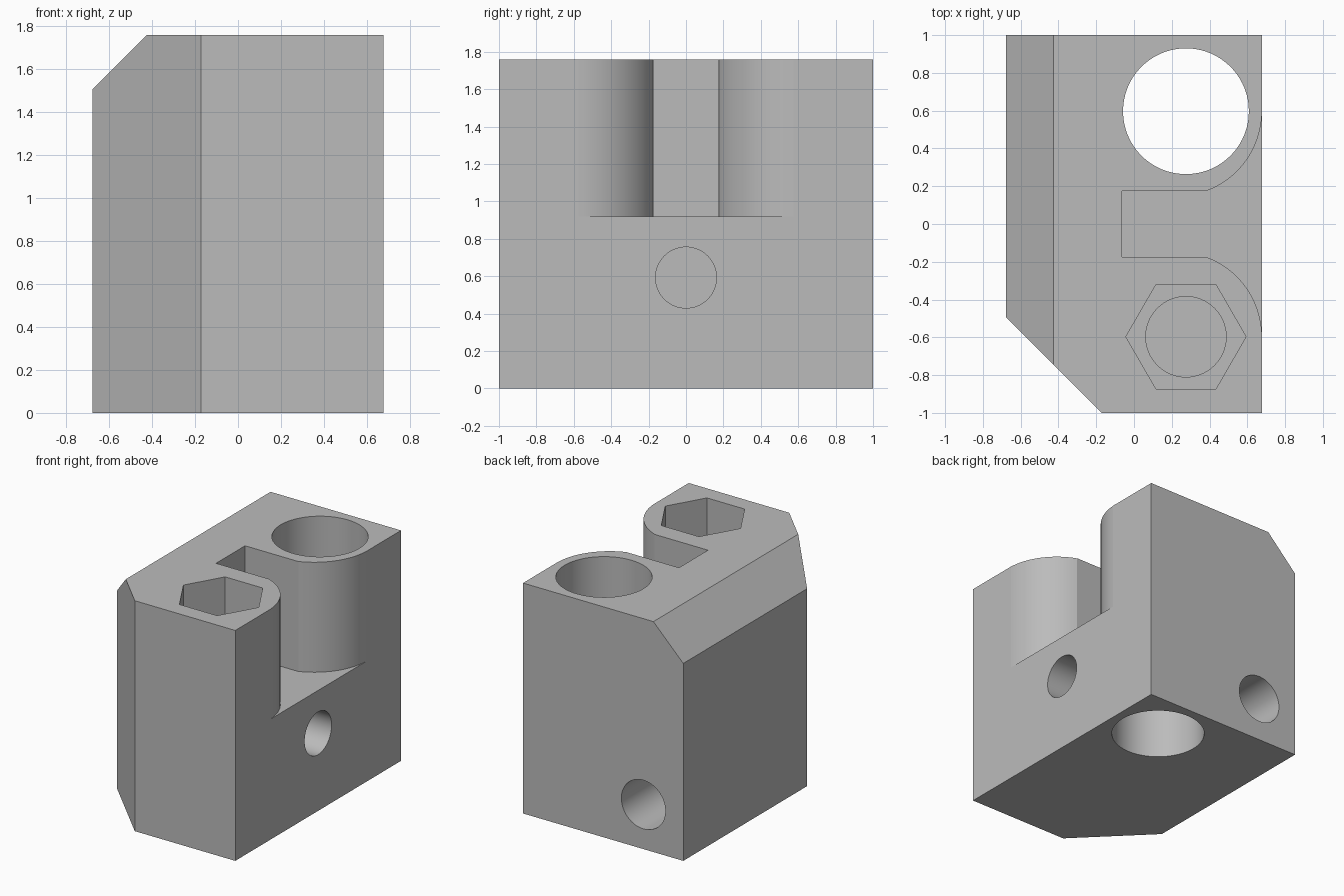
import bpy
import bmesh
from math import sin, cos, radians
from mathutils import Vector, Matrix

cube = bpy.data.objects.get("Cube")
if cube:
    bpy.data.objects.remove(cube, do_unlink=True)

W, D, H = 0.677, 1.0, 1.76      # half width, half depth, height
BORE_X, BORE_Y = 0.275, 0.597   # position of the vertical bores

grey = bpy.data.materials.new("plain grey")
grey.use_nodes = True
colour = (0.5, 0.5, 0.5, 1)
grey.diffuse_color = colour
grey.node_tree.nodes["Principled BSDF"].inputs["Base Color"].default_value = colour


def to_object(name, bm):
    bmesh.ops.recalc_face_normals(bm, faces=bm.faces)
    mesh = bpy.data.meshes.new(name)
    bm.to_mesh(mesh)
    bm.free()
    mesh.materials.append(grey)
    obj = bpy.data.objects.new(name, mesh)
    bpy.context.collection.objects.link(obj)
    return obj


def prism(name, outline, z0, z1):
    bm = bmesh.new()
    face = bm.faces.new([bm.verts.new((x, y, z0)) for x, y in outline])
    top = bmesh.ops.extrude_face_region(bm, geom=[face])["geom"]
    verts = [v for v in top if isinstance(v, bmesh.types.BMVert)]
    bmesh.ops.translate(bm, verts=verts, vec=(0, 0, z1 - z0))
    return to_object(name, bm)


def drill(name, start, end, radius, sides=64, turn=0):
    a, b = Vector(start), Vector(end)
    bm = bmesh.new()
    bmesh.ops.create_cone(bm, cap_ends=True, segments=sides, radius1=radius,
                          radius2=radius, depth=(b - a).length)
    aim = (b - a).to_track_quat("Z", "Y").to_matrix().to_4x4()
    spin = Matrix.Rotation(radians(turn), 4, "Z")
    bm.transform(Matrix.Translation((a + b) / 2) @ aim @ spin)
    return to_object(name, bm)


# Block with a clipped front corner
block = prism("clamp_block",
              [(W, -D), (W, D), (-W, D), (-W, -0.495), (-0.172, -D)], 0, H)

# Sloped upper edge along the block
bm = bmesh.new()
bm.from_mesh(block.data)
cut = bmesh.ops.bisect_plane(bm, geom=bm.verts[:] + bm.edges[:] + bm.faces[:],
                             plane_co=(-0.425, 0, H), plane_no=(-1, 0, 1),
                             clear_outer=True)
edges = [e for e in cut["geom_cut"] if isinstance(e, bmesh.types.BMEdge)]
bmesh.ops.contextual_create(bm, geom=edges)
bmesh.ops.recalc_face_normals(bm, faces=bm.faces)
bm.to_mesh(block.data)
bm.free()

# Slot that flares out around the two rounded posts
R = 0.45
arc = [(W - R + R * cos(radians(t)), BORE_Y - R * sin(radians(t)))
       for t in range(3, 70, 3)]
half = [(0.9, arc[0][1])] + arc + [(arc[-1][0], 0.175), (-0.063, 0.175)]
slot = half + [(x, -y) for x, y in reversed(half)]
cutters = [prism("slot_cutter", slot, 0.92, H + 0.2)]

# Rod bore, nut pockets at both ends of the bolt bore, and side holes
cutters += [
    drill("rod_bore_cutter", (BORE_X, BORE_Y, -0.1), (BORE_X, BORE_Y, H + 0.1), 0.333, 96),
    drill("upper_nut_cutter", (BORE_X, -BORE_Y, 1.2), (BORE_X, -BORE_Y, H + 0.1), 0.318, 6, 30),
    drill("bolt_bore_cutter", (BORE_X, -BORE_Y, 0.5), (BORE_X, -BORE_Y, 1.3), 0.213),
    drill("lower_nut_cutter", (BORE_X, -BORE_Y, -0.1), (BORE_X, -BORE_Y, 0.4), 0.318, 6, 30),
    drill("side_hole_cutter", (-0.1, 0, 0.593), (W + 0.1, 0, 0.593), 0.163),
]
for z in (0.34, 1.42):
    cutters.append(drill("back_hole_cutter", (-0.34, -0.5, z), (-0.34, D + 0.1, z), 0.186))

# Apply every cut, then discard the cutters
for cutter in cutters:
    cutter.hide_render = True
    mod = block.modifiers.new(cutter.name, "BOOLEAN")
    mod.operation = "DIFFERENCE"
    mod.solver = "EXACT"
    mod.object = cutter
bpy.context.view_layer.objects.active = block
block.select_set(True)
for mod in list(block.modifiers):
    bpy.ops.object.modifier_apply(modifier=mod.name)
for cutter in cutters:
    bpy.data.objects.remove(cutter, do_unlink=True)

bpy.ops.object.select_all(action="DESELECT")
block.select_set(True)
bpy.ops.object.shade_smooth_by_angle(angle=radians(25))
